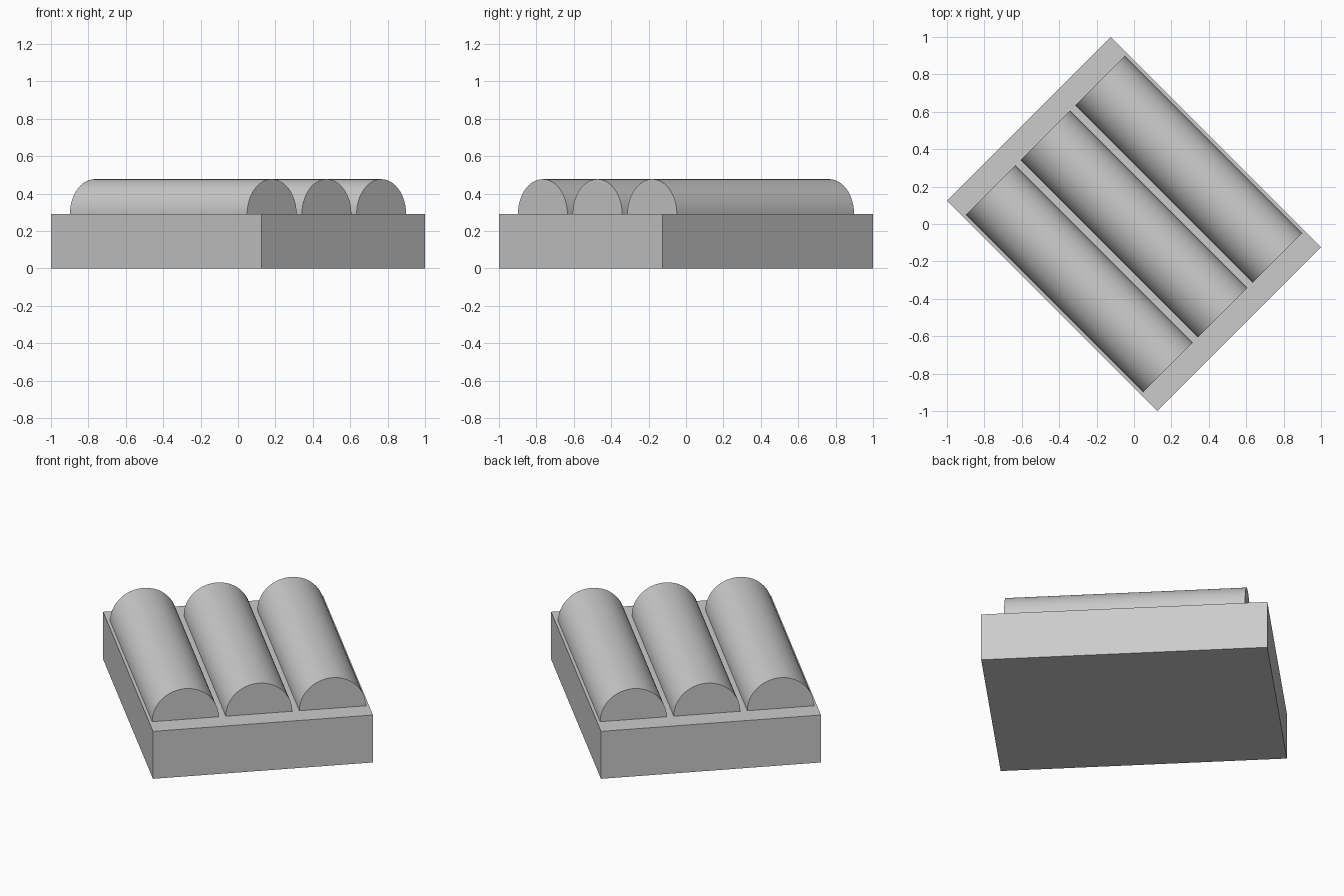
import bpy, bmesh, math
from mathutils import Matrix

cube = bpy.data.objects.get("Cube")
if cube:
    bpy.data.objects.remove(cube, do_unlink=True)

WIDTH, LENGTH, HEIGHT = 1.237, 1.591, 0.29
RADIUS, TUBE_LENGTH, SPACING = 0.187, 1.34, 0.414
SEGMENTS = 48
TURN = Matrix.Rotation(math.radians(45), 4, "Z")

grey = bpy.data.materials.new("light_grey")
grey.use_nodes = True
colour = (0.6, 0.6, 0.6, 1)
grey.diffuse_color = colour
grey.node_tree.nodes["Principled BSDF"].inputs["Base Color"].default_value = colour


def add_object(name, bm):
    bmesh.ops.recalc_face_normals(bm, faces=bm.faces)
    mesh = bpy.data.meshes.new(name)
    bm.to_mesh(mesh)
    bm.free()
    mesh.materials.append(grey)
    obj = bpy.data.objects.new(name, mesh)
    bpy.context.collection.objects.link(obj)
    obj.matrix_world = TURN
    return obj


# Rectangular base block
bm = bmesh.new()
bmesh.ops.create_cube(bm, size=1)
bmesh.ops.scale(bm, vec=(WIDTH, LENGTH, HEIGHT), verts=bm.verts)
bmesh.ops.translate(bm, vec=(0, 0, HEIGHT / 2), verts=bm.verts)
add_object("base_block", bm)


# Half-round bars lying side by side on the base
def half_round_bar(name, x):
    bm = bmesh.new()
    angles = [math.pi * i / SEGMENTS for i in range(SEGMENTS + 1)]
    profile = [bm.verts.new((x + RADIUS * math.cos(a), -TUBE_LENGTH / 2,
                             HEIGHT + RADIUS * math.sin(a))) for a in angles]
    end = bm.faces.new(profile)
    solid = bmesh.ops.extrude_face_region(bm, geom=[end], use_keep_orig=True)
    moved = [v for v in solid["geom"] if isinstance(v, bmesh.types.BMVert)]
    bmesh.ops.translate(bm, vec=(0, TUBE_LENGTH, 0), verts=moved)
    obj = add_object(name, bm)
    bpy.ops.object.select_all(action="DESELECT")
    obj.select_set(True)
    bpy.context.view_layer.objects.active = obj
    bpy.ops.object.shade_smooth_by_angle(angle=math.radians(30))


for name, side in (("left_bar", 1), ("middle_bar", 0), ("right_bar", -1)):
    half_round_bar(name, side * SPACING)
